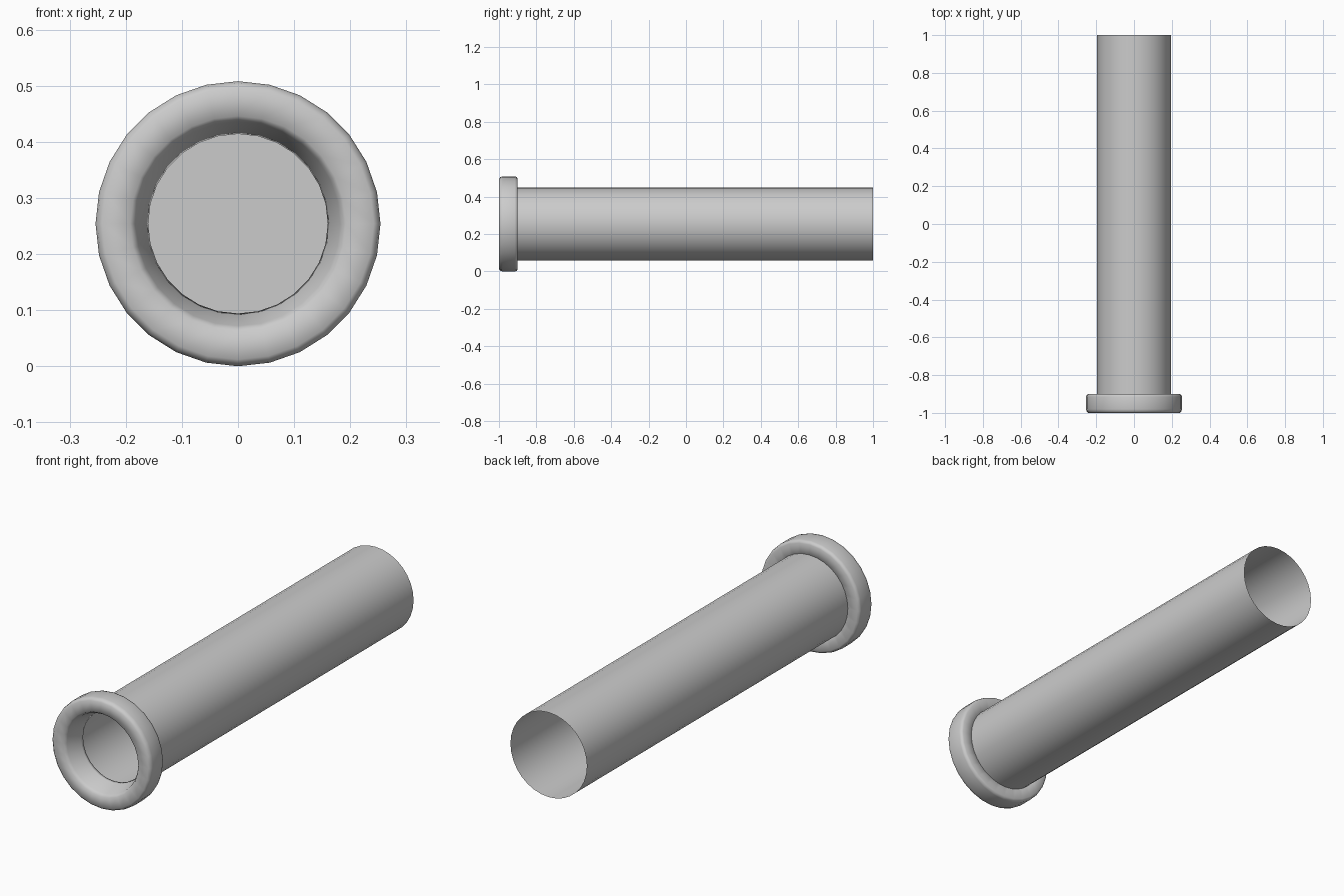
import bpy, bmesh, math

if "Cube" in bpy.data.objects:
    bpy.data.objects.remove(bpy.data.objects["Cube"])

CENTRE_Z = 0.254


def lathe(name, profile, sides, closed=False):
    """Spin a (radius, y) profile around the barrel's long axis."""
    bm = bmesh.new()
    rings = []
    for r, y in profile:
        if r == 0:
            rings.append([bm.verts.new((0, y, CENTRE_Z))] * sides)
            continue
        rings.append([bm.verts.new((r * math.sin(2 * math.pi * i / sides), y,
                                    CENTRE_Z + r * math.cos(2 * math.pi * i / sides)))
                      for i in range(sides)])
    pairs = list(zip(rings, rings[1:]))
    if closed:
        pairs.append((rings[-1], rings[0]))
    for a, b in pairs:
        for i in range(sides):
            j = (i + 1) % sides
            corners = list(dict.fromkeys((a[i], a[j], b[j], b[i])))
            bm.faces.new(corners)
    bmesh.ops.recalc_face_normals(bm, faces=bm.faces)
    mesh = bpy.data.meshes.new(name)
    bm.to_mesh(mesh)
    bm.free()
    mesh.shade_smooth()
    obj = bpy.data.objects.new(name, mesh)
    bpy.context.collection.objects.link(obj)
    return obj


# Thin open tube
lathe("tube", [(0.195, -0.92), (0.195, 1.0)], 32)

# Wall closing the tube deep inside
lathe("inner_wall", [(0, 0), (0.195, 0)], 32)

# Thick rounded collar with a tapering mouth
lathe("collar", [(0.160, -0.90), (0.163, -0.91), (0.182, -0.985), (0.192, -1.0),
                 (0.242, -1.0), (0.251, -0.992), (0.254, -0.98),
                 (0.254, -0.915), (0.251, -0.905), (0.242, -0.90)],
      28, closed=True)
